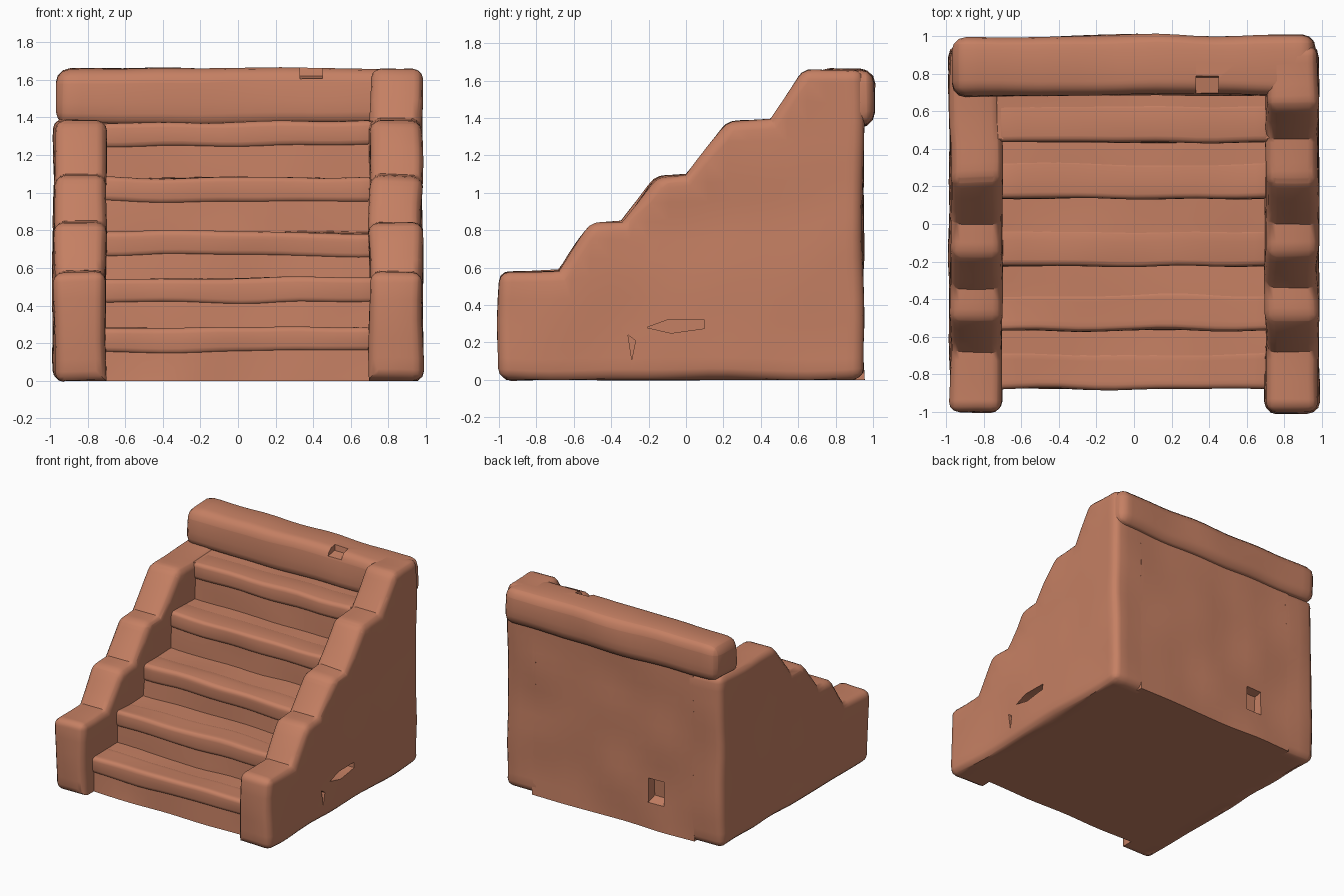
import bpy, bmesh
from mathutils import Vector, noise

if "Cube" in bpy.data.objects:
    bpy.data.objects.remove(bpy.data.objects["Cube"])

clay = bpy.data.materials.new("terracotta clay")
clay.diffuse_color = (0.56, 0.215, 0.125, 1)
clay.use_nodes = True
clay.node_tree.nodes["Principled BSDF"].inputs["Base Color"].default_value = clay.diffuse_color


def wobble(bm, amp):
    # slice the part finely, then push it around with soft noise
    for axis in range(3):
        normal = Vector((0, 0, 0))
        normal[axis] = 1
        for i in range(-9, 17):
            co = normal * (i * 0.105 + 0.013)
            bmesh.ops.bisect_plane(bm, geom=bm.verts[:] + bm.edges[:] + bm.faces[:],
                                   plane_co=co, plane_no=normal, dist=0.0005)
    for v in bm.verts:
        p = v.co.copy()
        d = noise.noise_vector(p * 2.6 + Vector((3, 7, 1))) * amp
        if p.z < 0.001:
            d.z = 0
        v.co = p + d


def prism(name, profile, x0, x1, bevel, keep_sharp=None, amp=0.016):
    # extrude a (y, z) profile along x, round its convex edges and roughen it
    bm = bmesh.new()
    face = bm.faces.new([bm.verts.new((x0, y, z)) for y, z in profile])
    ext = bmesh.ops.extrude_face_region(bm, geom=[face])
    bmesh.ops.translate(bm, vec=(x1 - x0, 0, 0),
                        verts=[g for g in ext["geom"] if isinstance(g, bmesh.types.BMVert)])
    bmesh.ops.recalc_face_normals(bm, faces=bm.faces[:])
    if bevel:
        bm.normal_update()
        edges = [e for e in bm.edges if e.calc_face_angle_signed() > 0.1
                 and not (keep_sharp and all(keep_sharp(v.co) for v in e.verts))]
        bmesh.ops.bevel(bm, geom=edges, offset=bevel, segments=3, profile=0.5,
                        affect='EDGES', clamp_overlap=True)
    if amp:
        wobble(bm, amp)
    bmesh.ops.recalc_face_normals(bm, faces=bm.faces[:])
    mesh = bpy.data.meshes.new(name)
    bm.to_mesh(mesh)
    bm.free()
    ob = bpy.data.objects.new(name, mesh)
    bpy.context.collection.objects.link(ob)
    mesh.materials.append(clay)
    return ob


def cut(ob, cutter):
    # carve a chip and drop the cutter
    mod = ob.modifiers.new("chip", 'BOOLEAN')
    mod.operation, mod.solver, mod.object = 'DIFFERENCE', 'EXACT', cutter
    bpy.context.view_layer.objects.active = ob
    bpy.ops.object.modifier_apply(modifier=mod.name)
    bpy.data.objects.remove(cutter)


# side walls with stepped, sloping tops
slope = [(-1, 0), (-1, .58), (-.68, .585), (-.50, .84), (-.34, .85),
         (-.16, 1.09), (0, 1.10), (.23, 1.385)]
inner = lambda c: abs(c.x) < 0.75 and (c.y > 0.9 or c.z < 0.01)
left_wall = prism("left_wall", slope + [(.945, 1.39), (.945, 0)], -.98, -.70, .055, inner)
right_wall = prism("right_wall", slope + [(.45, 1.39), (.63, 1.66), (.945, 1.66), (.945, 0)],
                   .70, .98, .055, inner)

# staircase between the walls
treads = [(-.87, .28), (-.56, .54), (-.22, .79), (.14, 1.08), (.44, 1.375)]
outline, level = [], 0
for y, z in treads:
    outline += [(y, level), (y + .012, z)]
    level = z
flat_side = lambda c: c.z < 0.01 or c.y > 0.9
bm_profile = outline + [(.945, 1.375), (.945, 0)]
steps = prism("steps", bm_profile, -.73, .73, 0, amp=0.016)
# rounded nosing strip on every tread
for i, (y, z) in enumerate(treads):
    prism("tread_nosing_%d" % (i + 1),
          [(y - .006, z - .13), (y - .006, z + .004), (y + .2, z + .002), (y + .2, z - .13)],
          -.725, .725, .03)

# thick beam along the top of the back
beam = prism("back_beam", [(.67, 1.35), (.69, 1.66), (1, 1.66), (1, 1.36)], -.965, .965, .075)

# chips: hole in the right wall, slit beside it, hole in the back, nick in the beam
cut(right_wall, prism("side_chip", [(-.21, .28), (-.1, .32), (.1, .32), (.1, .275), (-.08, .25)],
                      .89, 1.1, 0, amp=0))
cut(right_wall, prism("side_slit", [(-.31, .24), (-.27, .21), (-.29, .11)], .95, 1.1, 0, amp=0))
cut(steps, prism("back_chip", [(.86, .24), (.87, .40), (1.05, .43), (1.05, .18)],
                 -.46, -.32, 0, amp=0))
cut(beam, prism("beam_nick", [(.60, 1.59), (.78, 1.62), (.80, 1.75), (.60, 1.75)],
                .33, .45, 0, amp=0))

# smooth shading with crisp creases
bpy.ops.object.select_all(action='SELECT')
bpy.context.view_layer.objects.active = steps
bpy.ops.object.shade_smooth_by_angle(angle=0.7)
